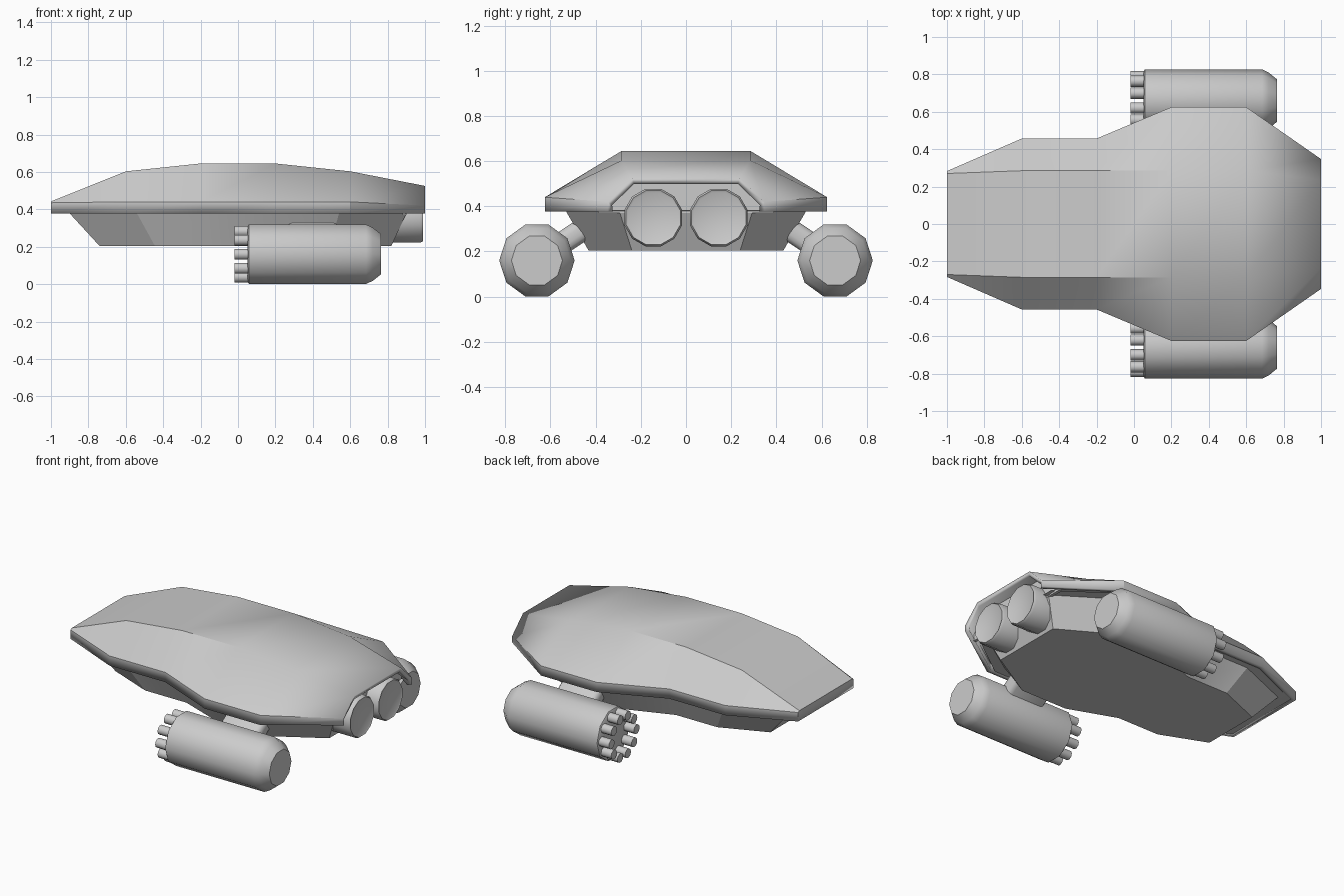
import bpy, bmesh
from math import sin, cos, pi, radians
from mathutils import Vector, Matrix

if "Cube" in bpy.data.objects:
    bpy.data.objects.remove(bpy.data.objects["Cube"])


def finish(name, bm, angle=35):
    bmesh.ops.recalc_face_normals(bm, faces=bm.faces[:])
    me = bpy.data.meshes.new(name)
    bm.to_mesh(me)
    bm.free()
    ob = bpy.data.objects.new(name, me)
    bpy.context.collection.objects.link(ob)
    bpy.ops.object.select_all(action='DESELECT')
    ob.select_set(True)
    bpy.context.view_layer.objects.active = ob
    if angle:
        bpy.ops.object.shade_smooth_by_angle(angle=radians(angle))
    return ob


def loft(bm, rings, closed=True, start=True, end=True):
    """Skin a sequence of equal-length point rings."""
    vs = [[bm.verts.new(p) for p in r] for r in rings]
    n = len(vs[0])
    for a, b in zip(vs, vs[1:]):
        for i in range(n if closed else n - 1):
            j = (i + 1) % n
            bm.faces.new((a[i], a[j], b[j], b[i]))
    if start:
        bm.faces.new(vs[0])
    if end:
        bm.faces.new(vs[-1])


def ring(x, y, z, r, n, phase=0.0):
    return [(x, y + r * cos(2 * pi * i / n + phase), z + r * sin(2 * pi * i / n + phase))
            for i in range(n)]


# stations: x, half width, rim top z, ridge half width, ridge z
STATIONS = [(-1.0, .283, .435, .27, .442), (-.6, .457, .44, .285, .603),
            (-.2, .457, .44, .285, .645), (.2, .625, .44, .285, .645),
            (.6, .625, .44, .285, .603), (1.0, .347, .42, .237, .525)]
RIM = .377

# upper shell, open below and at the back
bm = bmesh.new()
loft(bm, [[(x, -w, RIM), (x, -w, rz), (x, -r, t), (x, r, t), (x, w, rz), (x, w, RIM)]
          for x, w, rz, r, t in STATIONS], closed=False, end=False)
bmesh.ops.recalc_face_normals(bm, faces=bm.faces[:])
if sum(f.normal.z for f in bm.faces) < 0:
    bmesh.ops.reverse_faces(bm, faces=bm.faces[:])
me = bpy.data.meshes.new("upper_shell")
bm.to_mesh(me)
bm.free()
shell = bpy.data.objects.new("upper_shell", me)
bpy.context.collection.objects.link(shell)
bpy.context.view_layer.objects.active = shell
shell.select_set(True)
bpy.ops.object.shade_smooth_by_angle(angle=radians(32))
sol = shell.modifiers.new("thickness", 'SOLIDIFY')
sol.thickness = .028
sol.offset = -1


# lower hull: tapered copy of the plan outline with a flange under the shell
def outline(front, back, sy, z):
    xs = [s[0] * (-front if s[0] < 0 else back) for s in STATIONS]
    ws = [s[1] * sy for s in STATIONS]
    return ([(x, -w, z) for x, w in zip(xs, ws)]
            + [(x, w, z) for x, w in reversed(list(zip(xs, ws)))])


bm = bmesh.new()
loft(bm, [outline(-.74, .82, .69, .204), outline(-.9, .9, .85, .378),
          outline(-.98, .92, .97, .382)])
finish("lower_hull", bm, 20)

# wall closing the shell behind the rear opening
bm = bmesh.new()
wall = [(-.39, .37), (-.39, .425), (-.24, .525), (.24, .525), (.39, .425), (.39, .37)]
loft(bm, [[(x, y, z) for y, z in wall] for x in (.88, .9)])
finish("rear_bulkhead", bm, 0)

for side, label in ((-1, "right"), (1, "left")):
    # rear thruster with a shallow recessed end
    y = side * .145
    bm = bmesh.new()
    loft(bm, [ring(x, y, .35, r, 12, pi / 12)
              for x, r in ((.78, .132), (.975, .132), (.99, .124), (.985, .114))])
    finish("thruster_" + label, bm, 40)

    # side pod, ten-sided with a chamfered tail
    y = side * .66
    bm = bmesh.new()
    loft(bm, [ring(x, y, .16, r, 10)
              for x, r in ((.052, .155), (.058, .167), (.685, .167), (.72, .15), (.765, .113))])
    finish("pod_" + label, bm, 40)

    # ring of short barrels on the pod front
    bm = bmesh.new()
    for _, by, bz in ring(0, y, .16, .128, 10):
        loft(bm, [ring(x, by, bz, .03, 10) for x in (-.02, .07)])
    finish("barrels_" + label, bm, 40)

    # sloping pylon between pod and hull
    bm = bmesh.new()
    bmesh.ops.create_cube(bm, size=1)
    bmesh.ops.scale(bm, vec=(.28, .34, .1), verts=bm.verts)
    bmesh.ops.bevel(bm, geom=[e for e in bm.edges
                              if abs((e.verts[0].co - e.verts[1].co).normalized().y) > .9],
                    offset=.035, segments=3, affect='EDGES', profile=.5)
    bmesh.ops.transform(bm, verts=bm.verts, matrix=Matrix.Translation((.4, side * .51, .262))
                        @ Matrix.Rotation(radians(-side * 34), 4, 'X'))
    finish("pylon_" + label, bm, 40)
